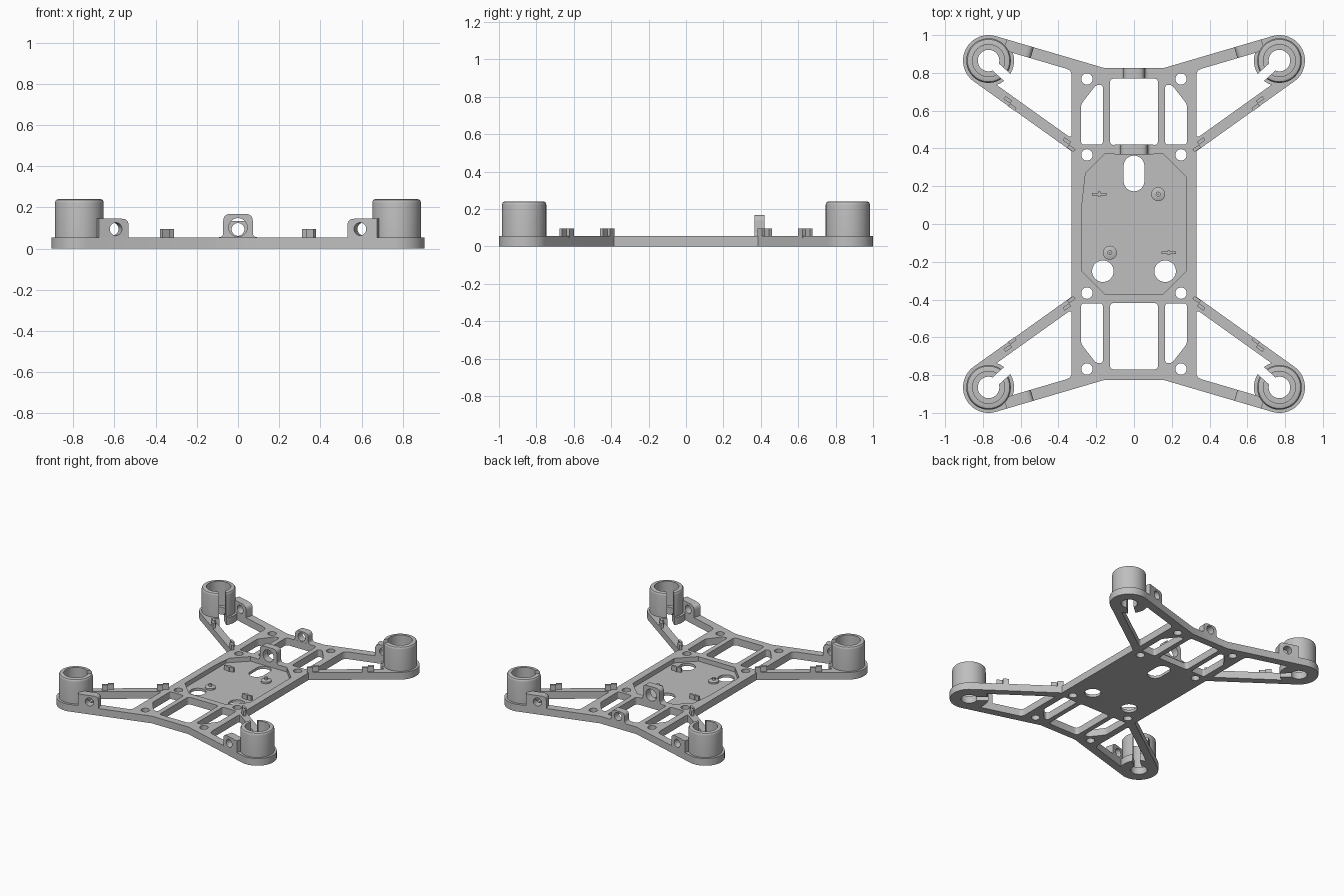
import bpy, bmesh
from math import sin, cos, tan, asin, atan2, hypot, pi, radians
from mathutils import Matrix, Vector

if "Cube" in bpy.data.objects:
    bpy.data.objects.remove(bpy.data.objects["Cube"], do_unlink=True)

grey = bpy.data.materials.new("light_grey_plastic")
grey.use_nodes = True
grey.diffuse_color = (0.52, 0.52, 0.52, 1)
grey.node_tree.nodes["Principled BSDF"].inputs["Base Color"].default_value = (0.52, 0.52, 0.52, 1)

THICK, FLOOR = 0.055, 0.02
CX, CY, R = 0.77, 0.865, 0.135          # motor mount centre and foot radius
HOLE, SLOT = 0.057, 0.025               # mount hole radius, half width of slot
SLOT_DIR = radians(222)
QUADS = [(1, 1), (-1, 1), (-1, -1), (1, -1)]
C = Vector((CX, CY))


def finish(name, bm, matrix=Matrix()):
    bmesh.ops.transform(bm, matrix=matrix, verts=bm.verts)
    bmesh.ops.remove_doubles(bm, verts=bm.verts, dist=1e-5)
    bmesh.ops.recalc_face_normals(bm, faces=bm.faces)
    mesh = bpy.data.meshes.new(name)
    bm.to_mesh(mesh)
    bm.free()
    mesh.materials.append(grey)
    ob = bpy.data.objects.new(name, mesh)
    bpy.context.collection.objects.link(ob)
    bpy.ops.object.select_all(action='DESELECT')
    ob.select_set(True)
    bpy.context.view_layer.objects.active = ob
    bpy.ops.object.shade_smooth_by_angle(angle=radians(30))
    return ob


def sheet(name, loops, height, matrix=Matrix()):
    """Flat outline with holes, extruded from 0 to height along local z."""
    curve = bpy.data.curves.new(name, 'CURVE')
    curve.dimensions, curve.fill_mode, curve.extrude = '2D', 'BOTH', height / 2
    for loop in loops:
        sp = curve.splines.new('POLY')
        sp.points.add(len(loop) - 1)
        for p, q in zip(sp.points, loop):
            p.co = (q[0], q[1], 0, 1)
        sp.use_cyclic_u = True
    tmp = bpy.data.objects.new(name + "_outline", curve)
    bpy.context.collection.objects.link(tmp)
    dg = bpy.context.evaluated_depsgraph_get()
    mesh = bpy.data.meshes.new_from_object(tmp.evaluated_get(dg))
    bm = bmesh.new()
    bm.from_mesh(mesh)
    bpy.data.objects.remove(tmp)
    bpy.data.curves.remove(curve)
    bpy.data.meshes.remove(mesh)
    return finish(name, bm, matrix @ Matrix.Translation((0, 0, height / 2)))


def lathe(name, profile, matrix, gap=0.0, n=56):
    """Closed (r, z) profile turned about z, with an optional parallel-sided gap."""
    bm = bmesh.new()
    rows = []
    for r, z in profile:
        d = asin(gap / r) if gap else 0
        rows.append([bm.verts.new((r * cos(a), r * sin(a), z)) for a in
                     (SLOT_DIR + d + (2 * pi - 2 * d) * i / n for i in range(n + 1))])
    for a, b in zip(rows, rows[1:] + rows[:1]):
        for i in range(n):
            bm.faces.new((a[i], a[i + 1], b[i + 1], b[i]))
    if gap:
        bm.faces.new([r[0] for r in rows])
        bm.faces.new([r[-1] for r in rows])
    return finish(name, bm, matrix)


def box(name, size, matrix):
    bm = bmesh.new()
    bmesh.ops.create_cube(bm, size=1, matrix=Matrix.Diagonal((*size, 1)))
    return finish(name, bm, matrix)


def arc(c, r, a0, a1, n=24):
    return [(c[0] + r * cos(a0 + (a1 - a0) * i / n), c[1] + r * sin(a0 + (a1 - a0) * i / n))
            for i in range(n + 1)]


def circle(x, y, r, n=40):
    return arc((x, y), r, 0, 2 * pi, n)[:-1]


def rounded(pts, radii, n=6):
    """Polygon with each corner rounded by a curve starting the given distance away."""
    out = []
    for i, p in enumerate(pts):
        r = radii[i] if isinstance(radii, (list, tuple)) else radii
        p, a, b = Vector(p), Vector(pts[i - 1]), Vector(pts[(i + 1) % len(pts)])
        if r == 0:
            out.append(tuple(p))
            continue
        s, e = p + (a - p).normalized() * r, p + (b - p).normalized() * r
        for k in range(n + 1):
            t = k / n
            out.append(tuple(s * (1 - t) ** 2 + p * 2 * t * (1 - t) + e * t * t))
    return out


def mirrored(pts, sx, sy):
    return [(x * sx, y * sy) for x, y in pts]


def rect(x0, y0, x1, y1):
    return [(x0, y0), (x1, y0), (x1, y1), (x0, y1)]


def tangent_angle(p, side):
    d = C - Vector(p)
    return atan2(d.y, d.x) + side * asin(R / d.length)


# Outer and inner arm directions, tangent to the mount foot
P_OUT, P_IN = (0.155, 0.825), (0.33, 0.385)
A1, A2 = tangent_angle(P_OUT, 1), tangent_angle(P_IN, -1)

# Frame outline: one quarter, mirrored around
quarter = [P_OUT] + arc(C, R, A1 + pi / 2, A2 - pi / 2, 40) + [P_IN]
outline = (quarter + mirrored(quarter, 1, -1)[::-1]
           + mirrored(quarter, -1, -1) + mirrored(quarter, -1, 1)[::-1])

# Opening between the arms, joined through the slot to the mount hole
top_a = A1 + pi - asin((R - 0.06) / R)
low_a = A2 + pi + asin((R - 0.055) / R)
dr, dh = asin(SLOT / R), asin(SLOT / HOLE)
upper = arc(C, R, top_a, SLOT_DIR - dr, 12)
lower = arc(C, R, SLOT_DIR + dr, low_a, 8)
bore = arc(C, HOLE, SLOT_DIR - dh, SLOT_DIR + dh - 2 * pi, 40)
bx = 0.33
corner_hi = (bx, upper[0][1] + tan(A1) * (bx - upper[0][0]))
corner_lo = (bx, lower[-1][1] + tan(A2) * (bx - lower[-1][0]))
edge = rounded([lower[-1], corner_lo, corner_hi, upper[0]], [0, 0.025, 0.03, 0])
opening = edge[:-1] + upper + bore + lower[:-1]

# Side windows with a slanted far corner
window = rounded([(0.165, 0.42), (0.28, 0.42), (0.28, 0.635), (0.2, 0.737), (0.165, 0.737)],
                 0.016)
tray = [(0.155, 0.37), (0.275, 0.25)]
tray = (tray + mirrored(tray, 1, -1)[::-1] + mirrored(tray, -1, -1) + mirrored(tray, -1, 1)[::-1])

holes = [tray]
for sx, sy in QUADS:
    holes += [mirrored(opening, sx, sy), mirrored(window, sx, sy),
              circle(sx * 0.249, sy * 0.768, 0.03), circle(sx * 0.249, sy * 0.366, 0.03)]
for sy in (1, -1):
    holes.append(mirrored(rounded(rect(-0.128, 0.418, 0.128, 0.77), 0.025), 1, sy))
sheet("frame", [outline] + holes, THICK)

# Recessed tray floor with cable slot and two round holes
cable_slot = arc((0, 0.307), 0.055, 0, pi) + arc((0, 0.228), 0.055, pi, 2 * pi)
sheet("tray_floor", [tray, cable_slot, circle(-0.165, -0.25, 0.057),
                     circle(0.165, -0.25, 0.057)], FLOOR)

# Motor cups, side lugs and cable clips on each arm
cup = [(0.085, 0.05), (0.118, 0.05), (0.118, 0.222), (0.1165, 0.231), (0.112, 0.237),
       (0.104, 0.24), (0.085, 0.24)]
lug = rounded([(-0.21, 0.045), (-0.06, 0.045), (-0.06, 0.145), (-0.21, 0.145)],
              [0, 0, 0, 0.035])
lug_at = Matrix(((cos(A1), 0, sin(A1), CX - R * sin(A1)),
                 (sin(A1), 0, -cos(A1), CY + R * cos(A1)),
                 (0, 1, 0, 0), (0, 0, 0, 1)))
for sx, sy in QUADS:
    tag = ("back" if sy > 0 else "front") + ("_left" if sx > 0 else "_right")
    flip = Matrix.Diagonal((sx, sy, 1, 1))
    lathe("motor_cup_" + tag, cup, flip @ Matrix.Translation((CX, CY, 0)), SLOT)
    sheet("arm_lug_" + tag, [lug, circle(-0.145, 0.095, 0.031)], 0.06, flip @ lug_at)
    for x, y in ((0.656, 0.638), (0.344, 0.42)):
        at = flip @ Matrix.Translation((x, y, 0.07)) @ Matrix.Rotation(A2, 4, 'Z')
        for s in (1, -1):
            box("cable_clip_" + tag, (0.042, 0.018, 0.05),
                at @ Matrix.Translation((s * 0.021, s * 0.009, 0)))

# Upright eyelets on the two rear cross bars
for name, w, top, hz, hr, y, t in (("tray_eyelet", 0.072, 0.168, 0.103, 0.045, 0.421, 0.054),
                                   ("rear_eyelet", 0.056, 0.135, 0.093, 0.031, 0.825, 0.054)):
    shape = rounded([(-w - 0.03, 0.045), (w + 0.03, 0.045), (w + 0.03, THICK), (w, THICK),
                     (w, top), (-w, top), (-w, THICK), (-w - 0.03, THICK)],
                    [0, 0, 0, 0.022, 0.035, 0.035, 0.022, 0])
    upright = Matrix.Translation((0, y, 0)) @ Matrix.Rotation(pi / 2, 4, 'X')
    sheet(name, [shape, circle(0, hz, hr)], t, upright)

# Locating pegs and thin board tabs on the tray floor
peg = [(0.001, 0.018), (0.037, 0.018), (0.037, 0.032), (0.02, 0.038), (0.013, 0.038),
       (0.013, 0.053), (0.001, 0.053)]
for s, y in ((1, 0.158), (-1, -0.152)):
    lathe("board_peg", peg, Matrix.Translation((s * 0.128, y, 0)), n=24)
    box("board_tab", (0.078, 0.014, 0.036), Matrix.Translation((-s * 0.184, y, 0.036)))
    box("board_tab_rib", (0.014, 0.026, 0.036), Matrix.Translation((-s * 0.184, y, 0.036)))
